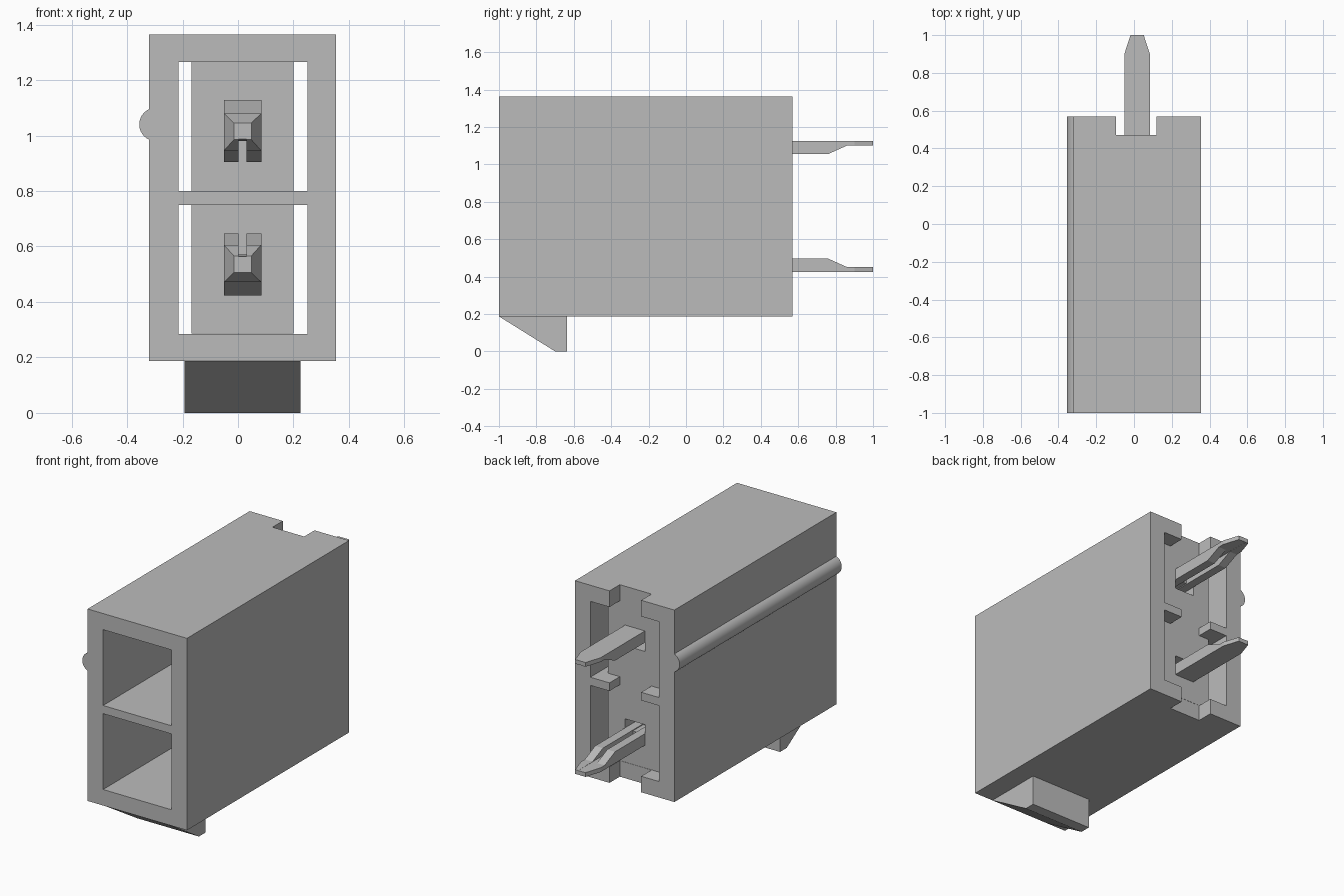
import bpy, bmesh, math
from mathutils import Matrix

if "Cube" in bpy.data.objects:
    bpy.data.objects.remove(bpy.data.objects["Cube"], do_unlink=True)

grey = bpy.data.materials.new("light grey")
grey.use_nodes = True
grey.diffuse_color = (0.5, 0.5, 0.5, 1)
grey.node_tree.nodes["Principled BSDF"].inputs["Base Color"].default_value = (0.5, 0.5, 0.5, 1)

CX = 0.0165      # centre line of the housing
MIRROR_Z = 1.551  # lower cavity is the upper one mirrored: z -> MIRROR_Z - z


def finish(bm, name):
    bmesh.ops.recalc_face_normals(bm, faces=bm.faces)
    mesh = bpy.data.meshes.new(name)
    bm.to_mesh(mesh)
    bm.free()
    mesh.materials.append(grey)
    obj = bpy.data.objects.new(name, mesh)
    bpy.context.collection.objects.link(obj)
    return obj


def box(name, x, y, z):
    bm = bmesh.new()
    size = [b - a for a, b in (x, y, z)]
    mid = [(a + b) / 2 for a, b in (x, y, z)]
    bmesh.ops.create_cube(bm, size=1, matrix=Matrix.Translation(mid) @ Matrix.Diagonal((*size, 1)))
    return finish(bm, name)


def loft(name, rings):
    bm = bmesh.new()
    loops = [[bm.verts.new(p) for p in ring] for ring in rings]
    n = len(loops[0])
    for a, b in zip(loops, loops[1:]):
        for i in range(n):
            j = (i + 1) % n
            bm.faces.new((a[i], a[j], b[j], b[i]))
    bm.faces.new(loops[0])
    bm.faces.new(loops[-1])
    return finish(bm, name)


def cut(obj, *ranges):
    cutter = box("cutter", *ranges)
    cutter.hide_render = True
    mod = obj.modifiers.new("cut", "BOOLEAN")
    mod.operation = "DIFFERENCE"
    mod.solver = "EXACT"
    mod.object = cutter
    bpy.context.view_layer.objects.active = obj
    bpy.ops.object.modifier_apply(modifier=mod.name)
    bpy.data.objects.remove(cutter, do_unlink=True)


def flip(z, lower):
    return MIRROR_Z - z if lower else z


# Housing: two square tunnels and a vertical channel across the back
housing = box("housing", (-0.32, 0.354), (-1, 0.57), (0.187, 1.364))
for z in ((0.80, 1.265), (0.285, 0.75)):
    cut(housing, (-0.215, 0.25), (-1.2, 0.8), z)
cut(housing, (-0.095, 0.12), (0.47, 0.8), (0, 1.6))


# U-shaped pin section: half width, top, bottom and slot roof at depth y
def pin_ring(y, w, top, bottom, roof, lower):
    g = 0.015
    pts = [(-w, top), (w, top), (w, bottom), (g, bottom),
           (g, roof), (-g, roof), (-g, bottom), (-w, bottom)]
    return [(CX + px, y, flip(pz, lower)) for px, pz in pts]


CONTACT = [(-0.35, 0.0315, 1.045, 0.985, 0.987),
           (-0.27, 0.0675, 1.08, 0.945, 0.98),
           (0.00, 0.0675, 1.08, 0.945, 0.98),
           (0.12, 0.0675, 1.128, 0.905, 0.98),
           (0.33, 0.0675, 1.128, 0.905, 0.98)]
TAIL = [(0.31, 0.0675, 1.126, 1.055, 1.10),
        (0.76, 0.0675, 1.126, 1.055, 1.10),
        (0.86, 0.0675, 1.126, 1.10, 1.101),
        (0.90, 0.0675, 1.126, 1.10, 1.101),
        (1.00, 0.035, 1.126, 1.10, 1.101)]

for side, lower in (("upper", False), ("lower", True)):
    # Rear wall with open gaps on both sides and a small recess by the pin
    zs = sorted((flip(0.80, lower), flip(1.265, lower)))
    wall = box(side + "_rear_wall", (-0.167, 0.20), (0.25, 0.47), zs)
    recess = sorted((flip(1.0, lower), flip(1.06, lower)))
    cut(wall, (CX - 0.0675, CX + 0.0675), (0.37, 0.6), recess)
    # Contact inside the cavity and solder tail behind it
    loft(side + "_contact", [pin_ring(*s, lower) for s in CONTACT])
    loft(side + "_tail", [pin_ring(*s, lower) for s in TAIL])

# Latch ramp under the front
latch_profile = [(-1, 0.187), (-0.70, 0), (-0.635, 0), (-0.635, 0.187)]
loft("latch_ramp", [[(x, y, z) for y, z in latch_profile] for x in (-0.193, 0.225)])

# Rounded key rib along one side
arc = [math.radians(112 + i * 136 / 16) for i in range(17)]
rib = loft("side_rib", [[(-0.296 + 0.06 * math.cos(a), y, 1.04 + 0.06 * math.sin(a)) for a in arc]
                        for y in (-1, 0.57)])
bpy.ops.object.select_all(action="DESELECT")
rib.select_set(True)
bpy.context.view_layer.objects.active = rib
bpy.ops.object.shade_smooth_by_angle(angle=math.radians(30))
